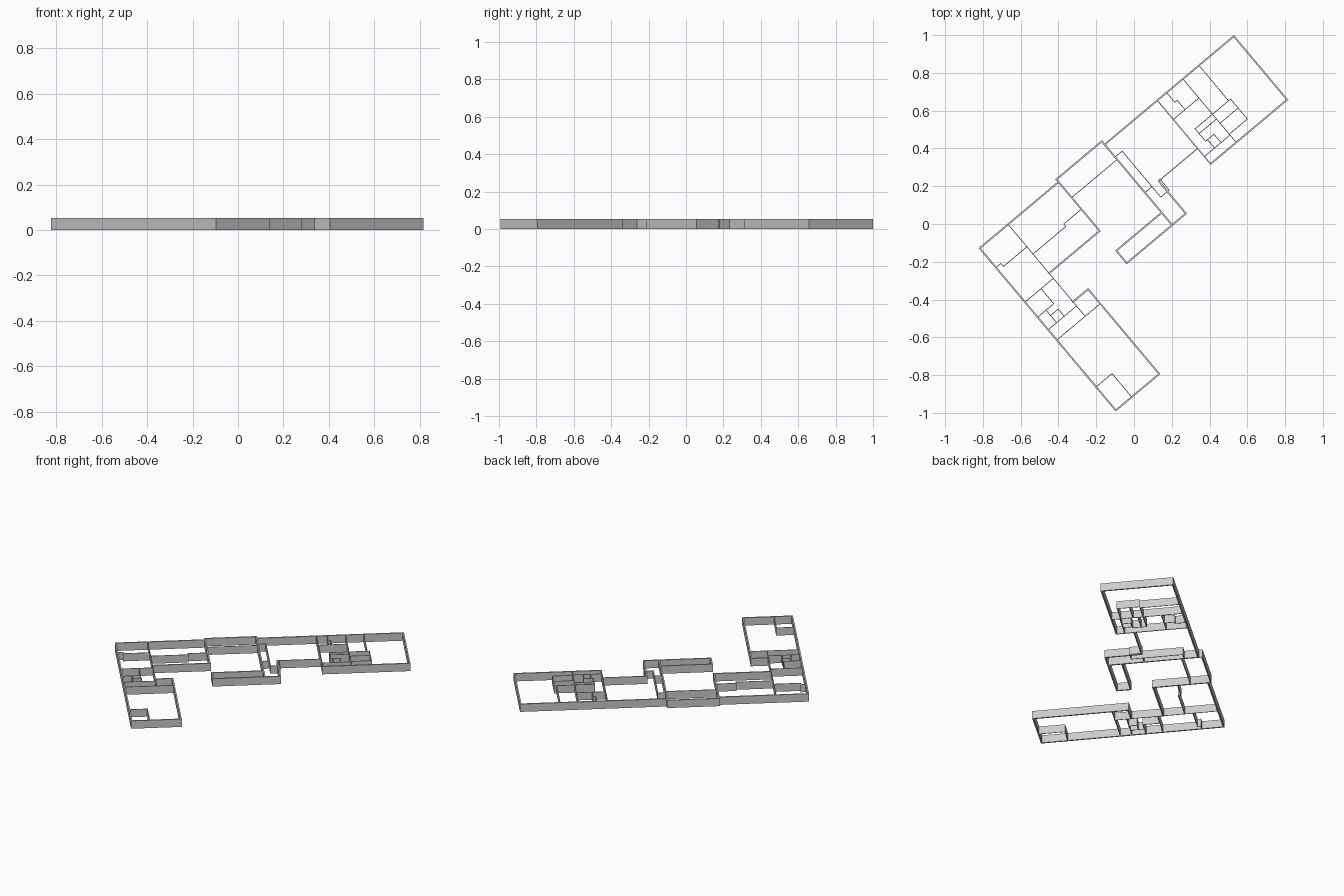
import bpy, bmesh
from math import radians
from mathutils import Matrix

HEIGHT = 0.052
OUTER, INNER = 0.009, 0.004
TURN = Matrix.Rotation(radians(40), 4, 'Z')   # whole plan is turned 40 degrees


def walls(name, thick, along_u=(), along_v=()):
    """along_u: (v, u0, u1) walls; along_v: (u, v0, v1) walls, in plan axes."""
    bm = bmesh.new()
    h = thick / 2
    boxes = [(a - h, b + h, c - h, c + h) for c, a, b in along_u]
    boxes += [(c - h, c + h, a - h, b + h) for c, a, b in along_v]
    for u0, u1, v0, v1 in boxes:
        m = (TURN @ Matrix.Translation(((u0 + u1) / 2, (v0 + v1) / 2, HEIGHT / 2))
             @ Matrix.Diagonal((u1 - u0, v1 - v0, HEIGHT, 1)))
        bmesh.ops.create_cube(bm, size=1, matrix=m)
    mesh = bpy.data.meshes.new(name)
    bm.to_mesh(mesh)
    bm.free()
    bpy.context.collection.objects.link(bpy.data.objects.new(name, mesh))


# upper wing: outer shell and the link to the middle block
walls("upper_wing_outer_walls", OUTER,
      along_u=[(.422, .15, 1.044), (-.017, .515, 1.044)],
      along_v=[(1.044, -.017, .422)])
walls("upper_wing_link_walls", 0.006,
      along_u=[(.09, .246, .515)],
      along_v=[(.515, -.017, .422)])

# upper wing: rooms
walls("upper_wing_partitions", INNER,
      along_u=[(.29, .515, .692), (.355, .58, .596), (.178, .572, .817),
               (.116, .692, .817), (.04, .692, .817), (.145, .572, .692),
               (.092, .572, .63), (.034, .515, .692)],
      along_v=[(.803, .178, .422), (.692, -.017, .422), (.58, .355, .422),
               (.596, .29, .355), (.817, .04, .178), (.572, .092, .178),
               (.63, .034, .092), (.585, .034, .092)])

# middle block and its hooked terrace
walls("middle_block_outer_walls", OUTER,
      along_u=[(.445, -.163, .151), (-.048, -.163, .15), (-.134, -.163, .246)],
      along_v=[(.151, -.134, .445), (-.163, .088, .445),
               (-.163, -.134, -.048), (.246, -.134, .09)])
walls("middle_block_partitions", INNER,
      along_u=[(.319, -.163, .15), (.336, .15, .2), (.09, .15, .2),
               (.018, .2, .258), (.094, .246, .258)],
      along_v=[(.2, .018, .336), (.258, .018, .094)])

# lower wing: outer shell
walls("lower_wing_outer_walls", OUTER,
      along_u=[(.427, -.708, -.163), (.089, -.512, -.163),
               (-.108, -.512, -.408), (-.694, -.708, -.408)],
      along_v=[(-.708, -.694, .427), (-.408, -.694, -.108)])

# lower wing: rooms
walls("lower_wing_partitions", INNER,
      along_u=[(.222, -.51, -.285), (.239, -.285, -.163), (.272, -.674, -.51),
               (.293, -.708, -.674), (.054, -.708, -.512), (-.05, -.708, -.597),
               (-.137, -.708, -.512), (-.087, -.652, -.597),
               (-.208, -.708, -.408), (-.532, -.708, -.598)],
      along_v=[(-.512, -.208, .427), (-.285, .222, .239), (-.674, .272, .293),
               (-.597, -.05, .054), (-.65, -.137, -.05), (-.597, -.137, -.087),
               (-.598, -.694, -.532)])
